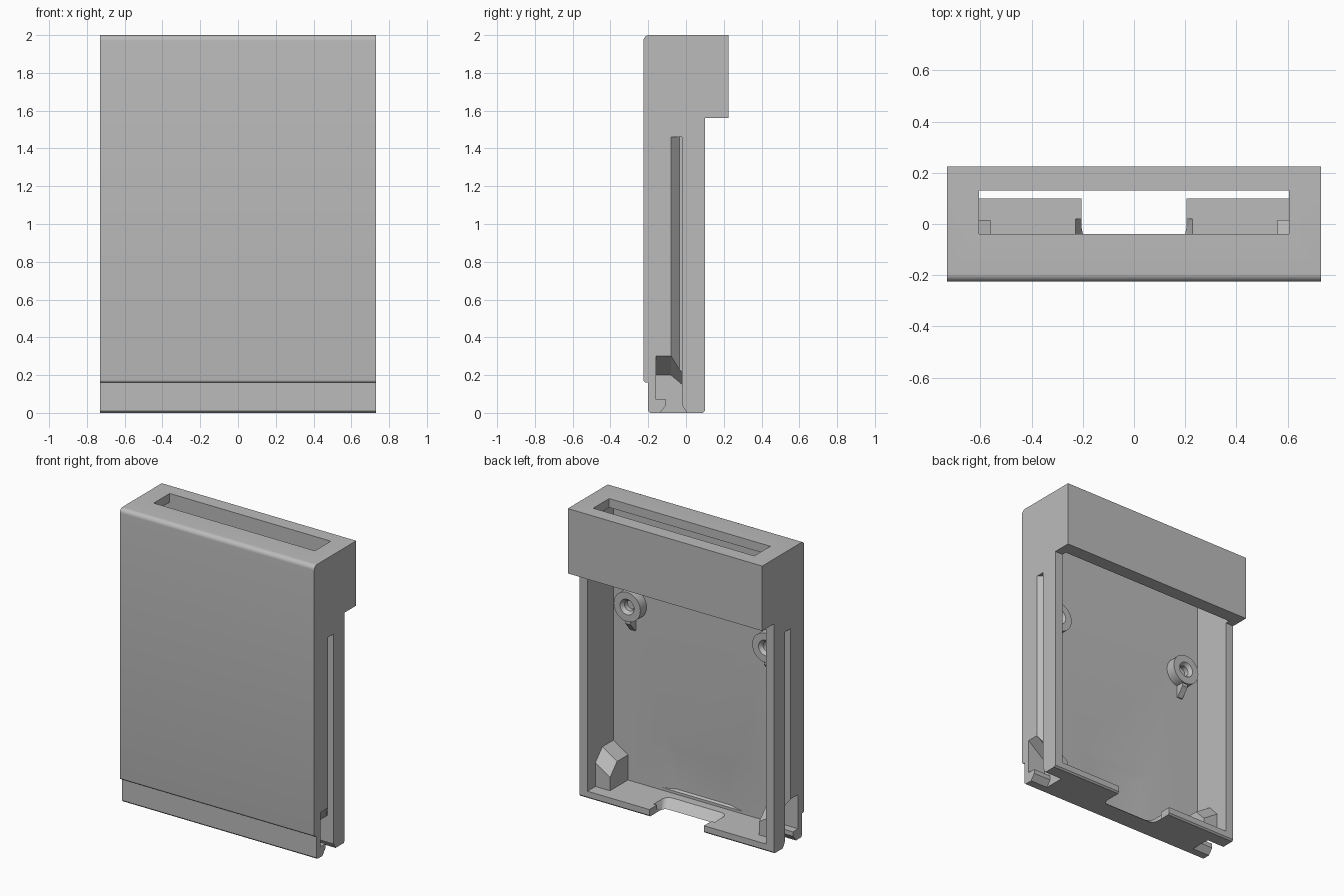
import bpy, bmesh, math

if "Cube" in bpy.data.objects:
    bpy.data.objects.remove(bpy.data.objects["Cube"], do_unlink=True)

grey = bpy.data.materials.new("plain grey")
grey.use_nodes = True
colour = (0.5, 0.5, 0.5, 1)
grey.diffuse_color = colour
grey.node_tree.nodes["Principled BSDF"].inputs["Base Color"].default_value = colour


def loft(name, axis, a, profile_a, b, profile_b=None, side=1):
    """Solid between two matching outlines lying across an axis; side=-1 mirrors in x."""
    def place(p, d):
        co = list(p)
        co.insert("xyz".index(axis), d)
        return (co[0] * side, co[1], co[2])
    bm = bmesh.new()
    lo = [bm.verts.new(place(p, a)) for p in profile_a]
    hi = [bm.verts.new(place(p, b)) for p in (profile_b or profile_a)]
    bm.faces.new(lo)
    bm.faces.new(hi[::-1])
    n = len(lo)
    for i in range(n):
        j = (i + 1) % n
        bm.faces.new((lo[i], hi[i], hi[j], lo[j]))
    bmesh.ops.recalc_face_normals(bm, faces=bm.faces)
    mesh = bpy.data.meshes.new(name)
    bm.to_mesh(mesh)
    bm.free()
    mesh.materials.append(grey)
    obj = bpy.data.objects.new(name, mesh)
    bpy.context.collection.objects.link(obj)
    return obj


def rect(u0, u1, v0, v1):
    return [(u0, v0), (u1, v0), (u1, v1), (u0, v1)]


def arc(cx, cy, r, start, end, n):
    steps = [math.radians(start + (end - start) * i / n) for i in range(n + 1)]
    return [(cx + r * math.cos(t), cy + r * math.sin(t)) for t in steps]


def ring(cx, cy, r, n=32):
    return arc(cx, cy, r, 0, 360, n)[:-1]


def combine(target, part, operation):
    mod = target.modifiers.new(part.name, "BOOLEAN")
    mod.operation = operation
    mod.solver = "EXACT"
    mod.object = part
    bpy.context.view_layer.objects.active = target
    bpy.ops.object.modifier_apply(modifier=mod.name)
    part.hide_render = True
    bpy.data.objects.remove(part, do_unlink=True)


# Outer shell: side outline with overhanging head and stepped front lip
outline = [(-0.19, 0), (0.09, 0), (0.1, 0.01), (0.1, 1.56), (0.225, 1.56), (0.225, 2)]
outline += arc(-0.195, 1.97, 0.03, 90, 180, 8)
outline += arc(-0.21, 0.175, 0.015, 180, 270, 5)
outline += [(-0.2, 0.16), (-0.2, 0.01)]
case = loft("case", "x", -0.73, outline, 0.73)

# Hollow interior, open at the back, and the slot in the top
hollow = [(-0.177, 0.05), (0.3, 0.05), (0.3, 1.56), (0.132, 1.56), (0.132, 1.94), (-0.177, 1.94)]
combine(case, loft("interior", "x", -0.67, hollow, 0.67), "DIFFERENCE")
combine(case, loft("top_slot", "z", 1.9, rect(-0.605, 0.605, -0.04, 0.131), 2.1), "DIFFERENCE")


def lowered(profile, limit, drop):
    return [(y, z - drop if z > limit else z) for y, z in profile]


housing = [(-0.19, 0.03), (0.015, 0.03), (0.015, 0.23), (-0.06, 0.31), (-0.19, 0.31)]
pocket = [(-0.145, -0.01), (-0.105, 0.04), (-0.105, 0.07), (-0.16, 0.07), (-0.16, 0.29),
          (-0.08, 0.29), (-0.02, 0.24), (-0.02, 0.04), (0.01, -0.01)]
rib = [(-0.19, 1.08), (-0.17, 1.08), (-0.12, 1.14), (-0.12, 1.2), (-0.19, 1.2)]
groove = [(0.74, -0.088), (0.685, -0.035), (0.685, -0.02), (0.74, -0.02)]
BX, BZ = 0.52, 1.26

for s in (1, -1):
    # Corner housing, screw boss and its rib
    combine(case, loft("corner_housing", "x", 0.56, lowered(housing, 0.1, 0.09), 0.7,
                       housing, s), "UNION")
    combine(case, loft("screw_boss", "y", -0.19, ring(BX, BZ, 0.1), -0.11, None, s), "UNION")
    combine(case, loft("boss_rib", "x", BX - 0.02, rib, BX + 0.02, None, s), "UNION")
    # Screw hole with a countersunk mouth
    combine(case, loft("screw_hole", "y", -0.165, ring(BX, BZ, 0.035), -0.1, None, s), "DIFFERENCE")
    combine(case, loft("countersink", "y", -0.14, ring(BX, BZ, 0.03), -0.1,
                       ring(BX, BZ, 0.06), s), "DIFFERENCE")
    # Side groove and the latch pocket beneath it
    combine(case, loft("side_groove", "z", 0.18, groove, 1.46, None, s), "DIFFERENCE")
    combine(case, loft("latch_pocket", "x", 0.6, lowered(pocket, 0.1, 0.09), 0.74,
                       lowered(pocket, 0.1, -0.02), s), "DIFFERENCE")


def notch_outline(w, y0, y1, r):
    left = arc(-w + r, y0 + r, r, 180, 270, 6)
    right = arc(w - r, y0 + r, r, 270, 360, 6)
    return left + right + [(w, y1), (-w, y1)]


# Finger notch in the bottom edge with a flared scoop above it
combine(case, loft("finger_notch", "z", -0.02, notch_outline(0.205, -0.05, 0.2, 0.04), 0.1),
        "DIFFERENCE")
combine(case, loft("notch_flare", "z", -0.005, notch_outline(0.2, -0.048, 0.02, 0.03), 0.09,
                   notch_outline(0.25, -0.17, 0.02, 0.06)), "DIFFERENCE")
# Shallow recess in the inner face
combine(case, loft("inner_recess", "y", -0.188, rect(-0.2, 0.2, 0.08, 0.35), -0.17,
                   rect(-0.36, 0.36, 0.06, 0.5)), "DIFFERENCE")

bpy.ops.object.select_all(action="DESELECT")
case.select_set(True)
bpy.context.view_layer.objects.active = case
bpy.ops.object.shade_smooth_by_angle(angle=math.radians(30))
